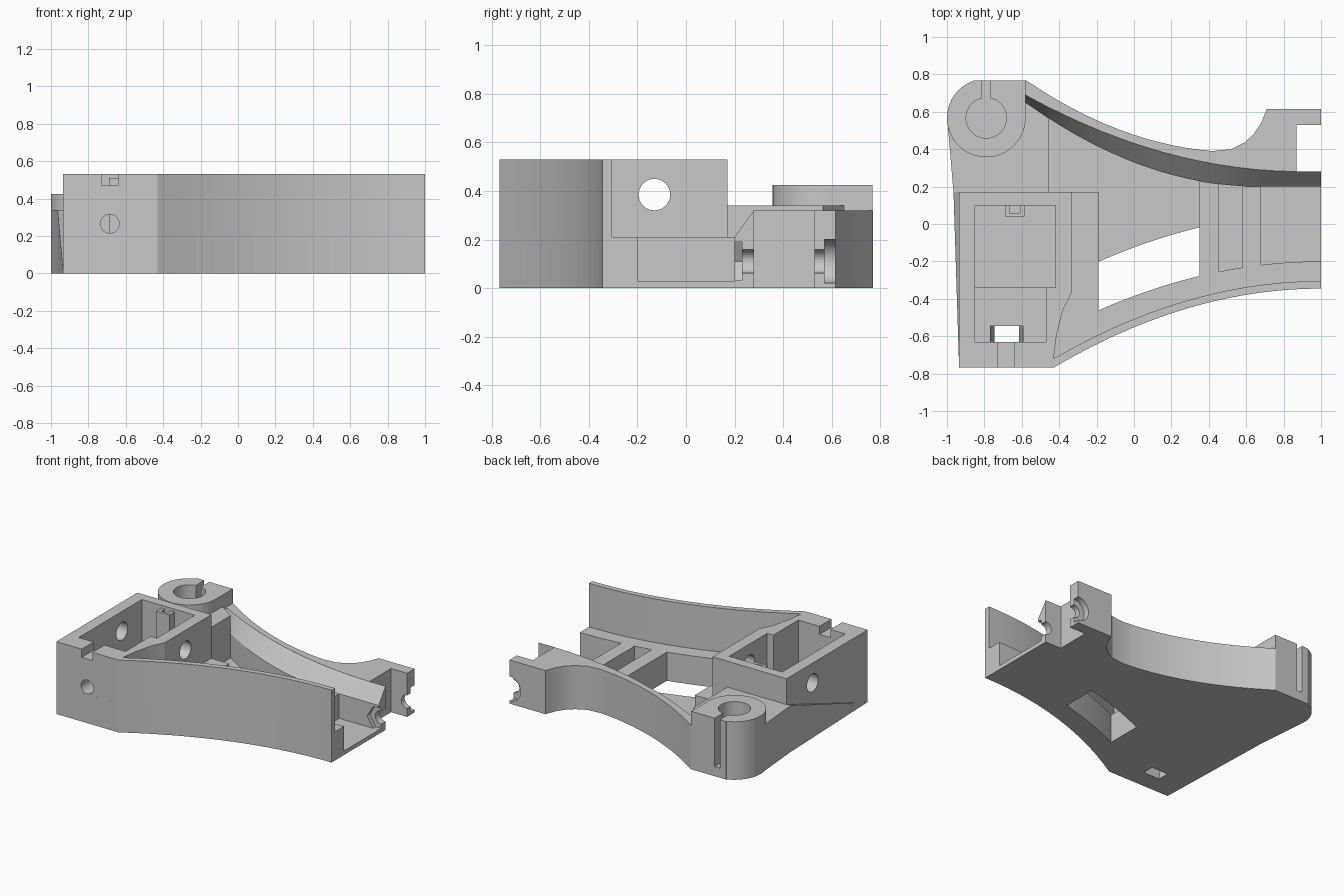
import bpy, bmesh, math

cube = bpy.data.objects.get("Cube")
if cube:
    bpy.data.objects.remove(cube, do_unlink=True)

grey = bpy.data.materials.new("matte_grey")
grey.use_nodes = True
grey.diffuse_color = (0.58, 0.58, 0.58, 1)
grey.node_tree.nodes["Principled BSDF"].inputs["Base Color"].default_value = (0.58, 0.58, 0.58, 1)


def add_mesh(name, bm):
    bmesh.ops.recalc_face_normals(bm, faces=bm.faces)
    me = bpy.data.meshes.new(name)
    bm.to_mesh(me)
    bm.free()
    me.materials.append(grey)
    ob = bpy.data.objects.new(name, me)
    bpy.context.collection.objects.link(ob)
    return ob


def prism(name, outline, z0, z1):
    bm = bmesh.new()
    face = bm.faces.new([bm.verts.new((x, y, z0)) for x, y in outline])
    top = bmesh.ops.extrude_face_region(bm, geom=[face])["geom"]
    for v in top:
        if isinstance(v, bmesh.types.BMVert):
            v.co.z = z1
    return add_mesh(name, bm)


def rect(x0, x1, y0, y1):
    return [(x0, y0), (x1, y0), (x1, y1), (x0, y1)]


def rod(axis, centre, radius, length, sides=32):
    # Cylinder cutter along x, y or z, centred at a point
    bm = bmesh.new()
    bmesh.ops.create_cone(bm, cap_ends=True, segments=sides, radius1=radius,
                          radius2=radius, depth=length)
    for v in bm.verts:
        a, b, c = v.co
        off = {"x": (c, a, b), "y": (b, c, a), "z": (a, b, c)}[axis]
        v.co = [p + q for p, q in zip(centre, off)]
    return add_mesh("cutter", bm)


def cut(target, cutters):
    for c in cutters:
        mod = target.modifiers.new("cut", "BOOLEAN")
        mod.operation, mod.solver, mod.object = "DIFFERENCE", "EXACT", c
    dg = bpy.context.evaluated_depsgraph_get()
    me = bpy.data.meshes.new_from_object(target.evaluated_get(dg))
    target.modifiers.clear()
    target.data = me


def span(a, b, n=14):
    return [a + (b - a) * i / n for i in range(n + 1)]


def along(f, a, b, n=14):
    return [(x, f(x)) for x in span(a, b, n)]


# Plan curves of the two long walls
def front_outer(x): return -0.345 - 0.207 * (1 - x) ** 2
def front_inner(x): return -0.305 - 0.203 * (1 - x) ** 2
def ledge(x): return -0.20 - 0.185 * (1 - x) ** 2
def slope_low(x): return 0.20 + 0.288 * max(0, 0.67 - x) ** 2
def slope_high(x): return 0.28 + 0.187 * max(0, 0.9 - x) ** 2
def back_outer(x): return 0.39 + 0.08 * (0.42 - x) + 0.30 * (0.42 - x) ** 2
def pocket_back(x): return slope_low(x) + 0.02


cutters = []


def cutter(ob):
    ob.hide_render = True
    cutters.append(ob)
    return ob


def pocket(x0, x1, low, high, z0):
    return cutter(prism("cutter", along(low, x0, x1) + along(high, x1, x0), z0, 0.6))


# Base frame with pockets
base = prism("base_frame", [(-0.935, -0.768)] + along(front_outer, -0.43, 1)
             + along(slope_high, 1, -0.58)
             + [(-0.7, 0.6), (-0.97, 0.45), (-0.935, 0.17)], 0, 0.21)
pockets = [pocket(0.68, 1.1, ledge, pocket_back, 0.03),
           pocket(0.455, 0.58, ledge, pocket_back, 0.03),
           pocket(-0.19, 0.35, ledge, pocket_back, 0.03),
           pocket(-0.455, -0.18, lambda x: 0.17, pocket_back, 0.03),
           pocket(-0.19, 0.35, ledge, lambda x: ledge(x) + 0.26, -0.1)]

# Box compartment, its tapered nut slot and screw holes
nut_slot = cutter(prism("cutter", rect(-0.77, -0.59, -0.63, -0.545), -0.02, 0.17))
for v in nut_slot.data.vertices:
    if v.co.z < 0:
        v.co.x = -0.68 + (v.co.x + 0.68) * 0.7
chamber = [cutter(prism("cutter", rect(-0.85, -0.42, -0.34, 0.1), 0.19, 0.6)),
           cutter(prism("cutter", rect(-0.85, -0.47, -0.63, -0.339), 0.15, 0.6)),
           nut_slot]
box_holes = [cutter(rod("x", (-0.63, -0.13, 0.385), 0.065, 0.8)),
             cutter(rod("y", (-0.685, -0.7, 0.265), 0.05, 0.3)),
             cutter(rod("y", (-0.685, -0.7, 0.47), 0.044, 0.3)),
             cutter(prism("cutter", rect(-0.729, -0.641, -0.85, -0.55), 0.47, 0.6))]

box = prism("box_walls", [(-0.935, -0.768), (-0.43, -0.768), (-0.43, -0.72),
                          (-0.415, -0.6), (-0.38, -0.46), (-0.335, -0.37),
                          (-0.335, 0.17), (-0.935, 0.17)], 0, 0.53)
post = prism("box_inner_post", rect(-0.69, -0.585, 0.04, 0.11), 0.19, 0.51)
cut(post, [cutter(prism("cutter", rect(-0.665, -0.61, 0.06, 0.1), 0.25, 0.6))])

# Thin ramp along the outside of the box
bm = bmesh.new()
front, b_in, b_out, t_in, t_out = [bm.verts.new(p) for p in (
    (-0.935, -0.768, 0), (-0.935, 0.17, 0), (-0.965, 0.17, 0),
    (-0.935, 0.17, 0.34), (-0.965, 0.17, 0.34))]
for f in ((front, b_in, b_out), (front, t_in, t_out), (front, b_out, t_out),
          (front, b_in, t_in), (b_in, b_out, t_out, t_in)):
    bm.faces.new(f)
add_mesh("side_ramp", bm)

# Tall curved front wall
front_wall = prism("front_wall", along(front_outer, -0.43, 1)
                   + along(front_inner, 1, -0.43), 0, 0.53)

# Back wall ending in the forked arm
arm = [(0.52, 0.40), (0.59, 0.435), (0.64, 0.48), (0.68, 0.54), (0.71, 0.615),
       (1, 0.615), (1, 0.53), (0.87, 0.53)]
wall = prism("back_wall", along(back_outer, -0.58, 0.42) + arm
             + along(slope_high, 0.87, -0.58), 0, 0.32)

# Sloped inner side of the back wall
bm = bmesh.new()
rings = []
for x in span(-0.58, 1, 24):
    lo, hi = slope_low(x), slope_high(x)
    rings.append([bm.verts.new((x, y, z)) for y, z in
                  ((lo, 0), (lo, 0.21), (hi, 0.32), (hi, 0))])
for a, b in zip(rings, rings[1:]):
    for i in range(4):
        j = (i + 1) % 4
        bm.faces.new((a[i], a[j], b[j], b[i]))
bm.faces.new(rings[0])
bm.faces.new(rings[-1])
slope = add_mesh("back_wall_slope", bm)

# Bolt and hex nut recesses at the open end
bolts = [cutter(rod("y", (1, 0.4, 0.11), 0.048, 0.6)),
         cutter(rod("y", (1, 0.20, 0.11), 0.092, 0.06, 6)),
         cutter(rod("y", (1, 0.61, 0.11), 0.09, 0.08))]

# Raised block beside the clamp
block = prism("clamp_block", [(-0.965, 0.17), (-0.455, 0.17), (-0.455, 0.565),
                              (-0.58, 0.65), (-0.7, 0.6), (-0.995, 0.52)], 0, 0.34)

# Round clamp with blind bore and slit
cx, cy, r = -0.79, 0.567, 0.21
arc = [(cx + r * math.cos(t), cy + r * math.sin(t))
       for t in span(math.radians(360), math.radians(110), 36)]
clamp = prism("clamp_boss", arc + [(-0.86, 0.768), (-0.58, 0.768)], 0, 0.425)
bore = [cutter(rod("z", (cx, cy, 0.4), 0.108, 0.66, 40)),
        cutter(prism("cutter", rect(-0.812, -0.77, 0.6, 0.85), 0.07, 0.6))]

cut(base, pockets + chamber + bolts[:2] + bore)
cut(box, chamber + box_holes)
cut(wall, bolts)
cut(slope, bolts[:2])
cut(clamp, bore)
cut(block, bore)

for c in cutters:
    bpy.data.objects.remove(c, do_unlink=True)

# Smooth curved sides, keep edges crisp
bpy.ops.object.select_all(action="DESELECT")
for ob in (clamp, wall, slope, box, front_wall):
    ob.select_set(True)
    bpy.context.view_layer.objects.active = ob
bpy.ops.object.shade_smooth_by_angle(angle=math.radians(20))
